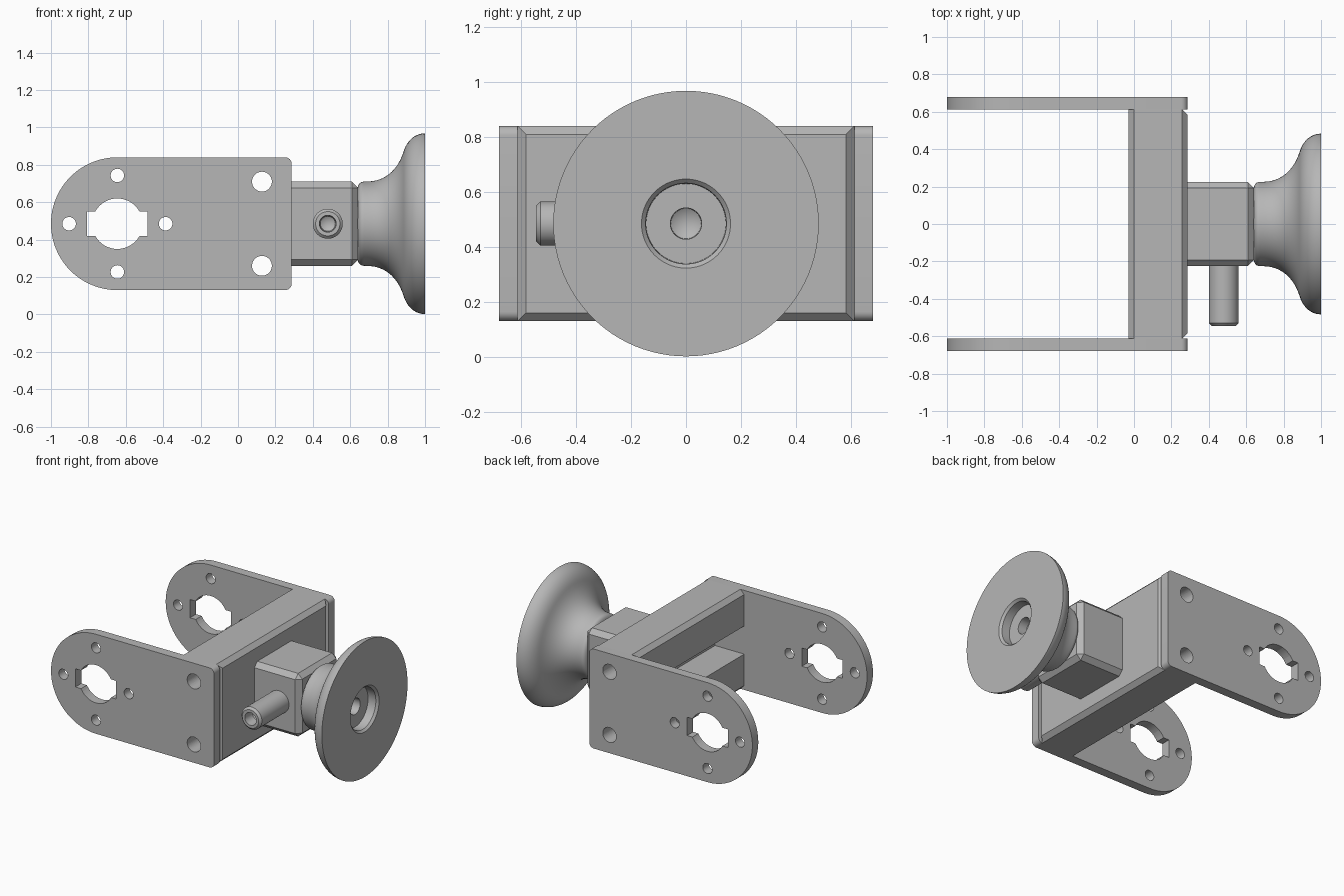
import bpy, bmesh, math
from mathutils import Vector, Matrix
from mathutils.geometry import interpolate_bezier

if "Cube" in bpy.data.objects:
    bpy.data.objects.remove(bpy.data.objects["Cube"], do_unlink=True)

GREY = (0.47, 0.47, 0.47, 1)
steel = bpy.data.materials.new("plain_grey")
steel.use_nodes = True
steel.diffuse_color = GREY
steel.node_tree.nodes["Principled BSDF"].inputs["Base Color"].default_value = GREY

ZC = 0.485           # height of the shared centre line
EYE_X = -0.645       # centre of the rounded plate ends


def finish(name, bm, smooth=True):
    bmesh.ops.recalc_face_normals(bm, faces=bm.faces)
    mesh = bpy.data.meshes.new(name)
    bm.to_mesh(mesh)
    bm.free()
    mesh.materials.append(steel)
    obj = bpy.data.objects.new(name, mesh)
    bpy.context.collection.objects.link(obj)
    if smooth:
        shade(obj)
    return obj


def shade(obj):
    bpy.ops.object.select_all(action='DESELECT')
    obj.select_set(True)
    bpy.context.view_layer.objects.active = obj
    bpy.ops.object.shade_smooth_by_angle(angle=math.radians(30))


def box(lo, hi):
    bm = bmesh.new()
    lo, hi = Vector(lo), Vector(hi)
    size = hi - lo
    bmesh.ops.create_cube(bm, size=1, matrix=Matrix.Translation((lo + hi) / 2)
                          @ Matrix.Diagonal((*size, 1)))
    return bm


def chamfer(bm, width, rule):
    edges = [e for e in bm.edges if rule(*[v.co for v in e.verts])]
    bmesh.ops.bevel(bm, geom=edges, offset=width, segments=1, affect='EDGES')


def rod(x, z, radius):
    """Cutter running through the whole model along y."""
    bm = bmesh.new()
    bmesh.ops.create_cone(bm, cap_ends=True, segments=48, radius1=radius, radius2=radius, depth=3,
                          matrix=Matrix.Translation((x, 0, z)) @ Matrix.Rotation(math.pi / 2, 4, 'X'))
    return bm


def cut(obj, cutters):
    """Subtract each cutter, keep the result and remove the cutters."""
    helpers = []
    for i, bm in enumerate(cutters):
        helper = finish("cutter", bm, False)
        helper.hide_render = True
        mod = obj.modifiers.new("cut", 'BOOLEAN')
        mod.operation, mod.solver, mod.object = 'DIFFERENCE', 'EXACT', helper
        helpers.append(helper)
    graph = bpy.context.evaluated_depsgraph_get()
    mesh = bpy.data.meshes.new_from_object(obj.evaluated_get(graph))
    obj.modifiers.clear()
    obj.data = mesh
    for helper in helpers:
        bpy.data.objects.remove(helper, do_unlink=True)
    shade(obj)


def lathe(name, profile, origin, axis, steps=96):
    """Revolve (distance along axis, radius) points around the axis."""
    bm = bmesh.new()
    axis, origin = Vector(axis), Vector(origin)
    side = Vector((0, 0, 1))
    verts = [bm.verts.new(origin + axis * a + side * r) for a, r in profile]
    edges = [bm.edges.new(pair) for pair in zip(verts, verts[1:])]
    bmesh.ops.spin(bm, geom=verts + edges, cent=origin, axis=axis,
                   angle=math.tau, steps=steps, use_duplicate=False)
    bmesh.ops.remove_doubles(bm, verts=bm.verts, dist=0.0002)
    return finish(name, bm)


def bolt_holes():
    return [rod(0.128, ZC + s * 0.225, 0.053) for s in (1, -1)]


# Side plates: rounded outer end, small fillets at the bar end
def arc(cx, cz, r, start, end, n):
    return [(cx + r * math.cos(math.radians(start + (end - start) * i / n)),
             cz + r * math.sin(math.radians(start + (end - start) * i / n))) for i in range(n + 1)]


HALF, END, FILLET = 0.355, 0.287, 0.035
outline = (arc(EYE_X, ZC, HALF, 90, 270, 48)
           + arc(END - FILLET, ZC - HALF + FILLET, FILLET, 270, 360, 8)
           + arc(END - FILLET, ZC + HALF - FILLET, FILLET, 0, 90, 8))

for name, y in (("right_plate", -0.68), ("left_plate", 0.613)):
    bm = bmesh.new()
    face = bm.faces.new([bm.verts.new((x, y, z)) for x, z in outline])
    new = bmesh.ops.extrude_face_region(bm, geom=[face])["geom"]
    bmesh.ops.translate(bm, vec=(0, 0.067, 0), verts=[v for v in new if isinstance(v, bmesh.types.BMVert)])
    plate = finish(name, bm)
    cutters = bolt_holes() + [rod(EYE_X, ZC, 0.135),
                              box((-0.808, -2, ZC - 0.065), (-0.485, 2, ZC + 0.065))]
    for k in range(4):
        a = k * math.pi / 2
        cutters.append(rod(EYE_X + 0.258 * math.cos(a), ZC + 0.258 * math.sin(a), 0.036))
    cut(plate, cutters)

# Cross bar: chamfered block with a slot along its inner side
bm = box((-0.03, -0.613, ZC - HALF), (END, 0.613, ZC + HALF))
chamfer(bm, 0.03, lambda a, b: (a.x > 0 and b.x > 0)
        or (a.x < 0 and b.x < 0 and abs(a.y - b.y) > 0.1))
bar = finish("cross_bar", bm)
cut(bar, bolt_holes() + [box((-1, -2, ZC - 0.1), (0.2, 2, ZC + 0.1))])

# Neck block between the bar and the knob
bm = box((0.27, -0.225, ZC - 0.225), (0.642, 0.225, ZC + 0.225))
chamfer(bm, 0.033, lambda a, b: a.x > 0.5 or b.x > 0.5)
finish("neck_block", bm, False)

# Side pin with a drilled tip
lathe("side_pin", [(0, 0.08), (0.335, 0.08), (0.35, 0.065), (0.35, 0.045),
                   (0.27, 0.04), (0.245, 0)], (0.48, -0.195, ZC), (0, -1, 0), 48)


# Flared knob with a stepped recess in its flat face
def curve(p, q, r, s):
    return [tuple(v) for v in interpolate_bezier(*[Vector(c) for c in (p, q, r, s)], 14)]


collar = curve((0.64, 0.195), (0.645, 0.215), (0.655, 0.225), (0.675, 0.225))
flare = curve((0.7, 0.226), (0.79, 0.23), (0.855, 0.29), (0.885, 0.385))
rim = curve((0.885, 0.385), (0.905, 0.45), (0.95, 0.483), (1.0, 0.483))
recess = [(1.0, 0.162), (0.985, 0.147), (0.925, 0.145), (0.925, 0.057), (0.86, 0.055), (0.825, 0)]
lathe("flared_knob", [(0.64, 0)] + collar + flare + rim[1:] + recess, (0, 0, ZC), (1, 0, 0))
